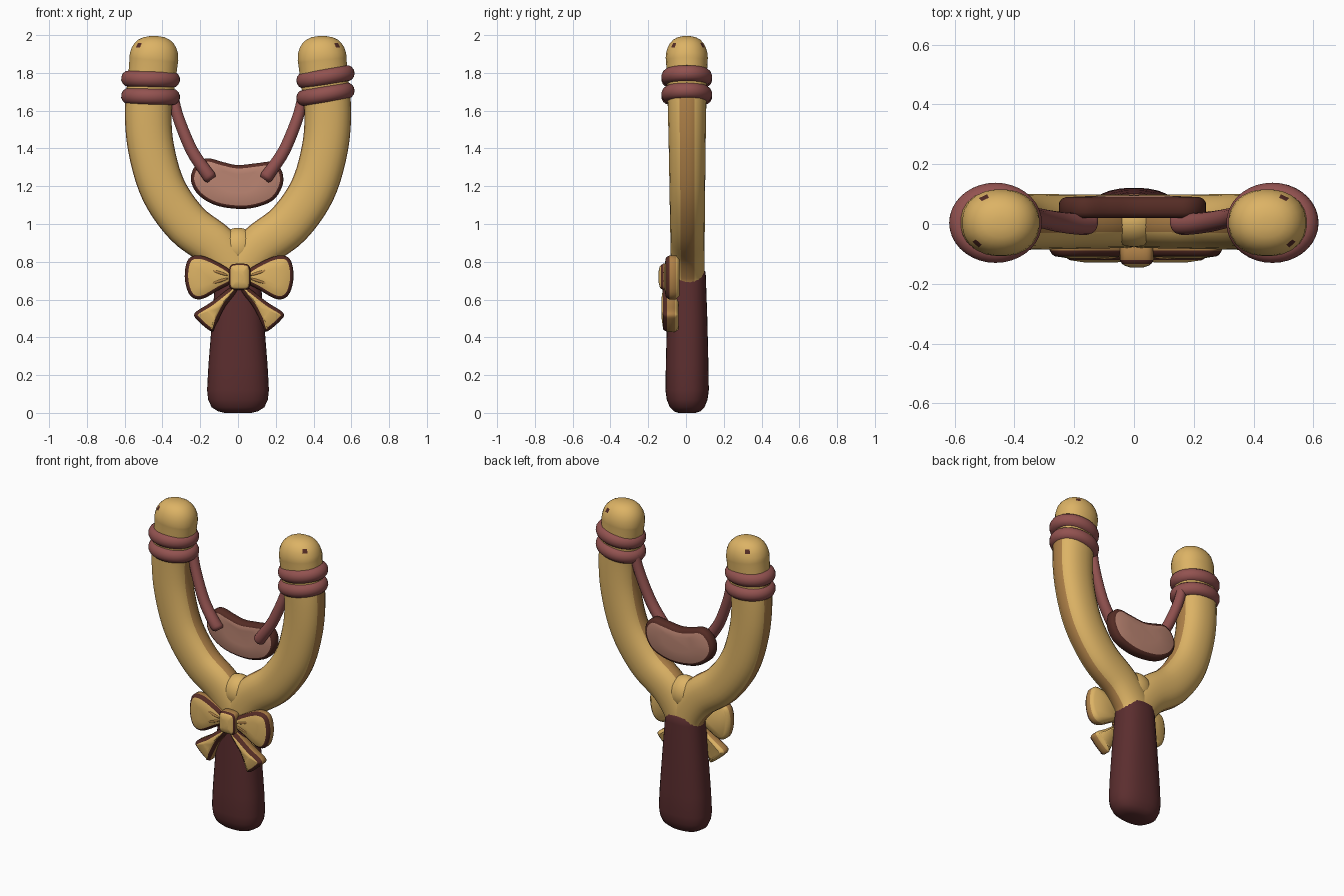
import bpy, bmesh, math
from mathutils import Vector, Matrix

cube = bpy.data.objects.get("Cube")
if cube:
    bpy.data.objects.remove(cube)


def material(name, rgb):
    m = bpy.data.materials.new(name)
    m.use_nodes = True
    m.diffuse_color = (*rgb, 1)
    m.node_tree.nodes["Principled BSDF"].inputs["Base Color"].default_value = (*rgb, 1)
    return m


YELLOW, TAN, DARK, MAROON, RED, PINK = range(6)
MATS = [
    material("yellow wood", (0.72, 0.45, 0.13)),
    material("tan worn wood", (0.43, 0.22, 0.065)),
    material("dark brown edge", (0.09, 0.025, 0.018)),
    material("maroon grip", (0.105, 0.027, 0.028)),
    material("red rubber", (0.29, 0.085, 0.08)),
    material("pink leather", (0.50, 0.235, 0.17)),
]


def finish(name, bm, angle=50):
    bmesh.ops.recalc_face_normals(bm, faces=bm.faces)
    me = bpy.data.meshes.new(name)
    bm.to_mesh(me)
    bm.free()
    for m in MATS:
        me.materials.append(m)
    ob = bpy.data.objects.new(name, me)
    bpy.context.collection.objects.link(ob)
    bpy.ops.object.select_all(action="DESELECT")
    ob.select_set(True)
    bpy.context.view_layer.objects.active = ob
    bpy.ops.object.shade_smooth_by_angle(angle=math.radians(angle))
    return ob


def loft(name, rings, pick, caps=(YELLOW, YELLOW), closed=False):
    """Bridge rings of points; pick(i, j) gives the colour of each face."""
    bm = bmesh.new()
    vs = [[bm.verts.new(p) for p in r] for r in rings]
    n, count = len(rings[0]), len(rings)
    for i in range(count if closed else count - 1):
        a, b = vs[i], vs[(i + 1) % count]
        for j in range(n):
            k = (j + 1) % n
            bm.faces.new((a[j], a[k], b[k], b[j])).material_index = pick(i, j)
    if not closed:
        for ring, c in zip((vs[0], vs[-1]), caps):
            bm.faces.new(ring).material_index = c
    return finish(name, bm)


def spline(pts, steps, closed=False):
    """Smooth curve through the points."""
    n, out = len(pts), []
    get = lambda i: Vector(pts[i % n] if closed else pts[max(0, min(n - 1, i))])
    for i in range(n if closed else n - 1):
        a, b, c, d = (get(i + k) for k in (-1, 0, 1, 2))
        for s in range(steps):
            t = s / steps
            out.append(0.5 * (2 * b + (c - a) * t + (2 * a - 5 * b + 4 * c - d) * t * t
                              + (3 * b - a - 3 * c + d) * t ** 3))
    return out if closed else out + [get(n - 1)]


def oval(center, u, v, n=24, power=2.0):
    ring = []
    for j in range(n):
        a = math.tau * (j + 0.5) / n
        c, s = math.cos(a), math.sin(a)
        f = (abs(c) ** power + abs(s) ** power) ** (-1 / power)
        ring.append(Vector(center) + Vector(u) * c * f + Vector(v) * s * f)
    return ring


def slab(name, pts, layers, colours, caps, steps=5):
    """Rounded plate from an x-z outline; layers are (inset, y, scale)."""
    line = spline(pts, steps, True)
    n = len(line)
    mid = sum(line, Vector((0, 0))) / n
    area = sum(line[i - 1].x * line[i].y - line[i].x * line[i - 1].y for i in range(n))
    rings = []
    for inset, y, scale in layers:
        ring = []
        for i, p in enumerate(line):
            d = (line[(i + 1) % n] - line[i - 1]).normalized()
            q = p + Vector((-d.y, d.x)) * inset * (1 if area > 0 else -1)
            q = mid + (q - mid) * scale
            ring.append(Vector((q.x, y, q.y)))
        rings.append(ring)
    return loft(name, rings, lambda i, j: colours[i], caps)


def ball(name, loc, scale, colour, tilt=0):
    bm = bmesh.new()
    mat = Matrix.Translation(loc) @ Matrix.Rotation(tilt, 4, "Y") @ Matrix.Diagonal((*scale, 1))
    bmesh.ops.create_uvsphere(bm, u_segments=24, v_segments=14, radius=1, matrix=mat)
    for f in bm.faces:
        f.material_index = colour
    return finish(name, bm)


# Grip: tapered, rounded at the bottom
grip = [(0, .07, .045), (.008, .105, .07), (.03, .14, .092), (.07, .158, .108),
        (.12, .164, .115), (.25, .157, .113), (.5, .137, .107), (.7, .121, .1),
        (.745, .118, .098), (.755, .108, .09)]
loft("grip", [oval((0, .006, z), (hx, 0, 0), (0, hy, 0), 32, 2.4) for z, hx, hy in grip],
     lambda i, j: MAROON, (MAROON, MAROON))

# Fork arms: swept ovals with worn strips along the inner and outer sides
arm_path = [(0, .66), (.025, .76), (.115, .88), (.27, 1.0), (.395, 1.18),
            (.46, 1.4), (.475, 1.6), (.455, 1.78), (.445, 1.88)]
line = spline(arm_path, 5)
N = 24
for side, label in ((1, "left"), (-1, "right")):
    rings = []
    for i, p in enumerate(line):
        d = (line[min(i + 1, len(line) - 1)] - line[max(i - 1, 0)]).normalized()
        f = i / (len(line) - 1)
        w = .112 + .018 * math.sin(min(1, f * 2) * math.pi / 2) - .008 * math.sin(f * math.pi)
        depth = .089 + .023 * f ** 2
        rings.append(oval((p.x * side, .01 - .006 * f, p.y),
                          (d.y * w * side, 0, -d.x * w), (0, depth, 0), N, 2.25))
    body = len(rings)
    for k in range(1, 7):
        t = k / 6.4 * math.pi / 2
        s = math.cos(t) ** .75
        rings.append(oval((.445 * side, .004, 1.88 + .115 * math.sin(t)),
                          (.13 * s * side, 0, 0), (0, .112 * s, 0), N, 2.15))

    def wood(i, j):
        c = math.cos(math.tau * (j + .5 + .5) / N)
        if i >= body:
            return DARK if i == body + 1 and j in (3, 20) else YELLOW
        if i < body - 8 and abs(c) > .93:
            return TAN
        return YELLOW

    loft(label + "_fork_arm", rings, wood)

    # Rubber bands wound round the arm
    tilt = -.17 if side > 0 else .02
    rot = Matrix.Rotation(tilt, 3, "Y")
    for tag, z in (("lower", 1.675), ("upper", 1.767)):
        center = Vector((.463 * side, .004, z + (.012 if side > 0 else 0)))
        band = []
        for k in range(36):
            a = math.tau * k / 36
            out = Vector((math.cos(a), math.sin(a), 0))
            base = Vector((out.x * .116, out.y * .095, 0))
            band.append([center + rot @ (base + out * .04 * math.cos(b) + Vector((0, 0, .043 * math.sin(b))))
                         for b in (math.tau * (m + .5) / 14 for m in range(14))])
        loft(f"{label}_{tag}_band", band,
             lambda i, j: RED if math.cos(math.tau * (j + 1) / 14) > .2 else DARK, closed=True)

    # Cord from the bands to the pouch
    cord = spline([(.345, .03, 1.68), (.315, .02, 1.56), (.245, .006, 1.39),
                   (.165, .0, 1.27), (.14, .012, 1.235)], 5)
    rings = []
    for i, p in enumerate(cord):
        d = (cord[min(i + 1, len(cord) - 1)] - cord[max(i - 1, 0)]).normalized()
        f = i / (len(cord) - 1)
        r = (.029 + .008 * f) * (1 if f < .85 else .7 + .3 * (1 - f) / .15)
        u = Vector((d.z, 0, -d.x)).normalized() * r
        rings.append(oval((p.x * side, p.y, p.z), (u.x * side, 0, u.z), (0, r * 1.05, 0), 14))
    loft(label + "_cord", rings, lambda i, j: RED, (RED, RED))

    # Bow loop, its fold and its tail
    def plate(back, front):
        return [(.02, back, 1), (0, back - .018, 1), (0, front + .02, 1),
                (.008, front + .006, 1), (.018, front, 1), (.018, front - .008, .5)]

    trim = (YELLOW, TAN, DARK, DARK, YELLOW)
    loop = [(.03, .74), (.1, .79), (.2, .832), (.268, .815), (.288, .72),
            (.262, .625), (.2, .602), (.1, .655), (.03, .695)]
    slab(label + "_bow_loop", [(x * side + .006, z) for x, z in loop], plate(-.035, -.108), trim,
         (YELLOW, YELLOW))
    for k in (-1, 1):
        ball(f"{label}_bow_fold", (.105 * side + .006, -.109, .72 + .022 * k),
             (.05, .009, .008), TAN, -side * k * .3)
    tail = [(.015, .68), (.06, .655), (.15, .585), (.235, .528), (.215, .485), (.145, .43),
            (.125, .46), (.075, .56), (.015, .64)]
    slab(label + "_bow_tail", [(x * side + .006, z) for x, z in tail], plate(-.04, -.121), trim,
         (YELLOW, YELLOW))

# Rounded web where the arms meet
ball("fork_crotch", (0, .01, .875), (.105, .088, .105), YELLOW)

# Bow knot
knot = [(-.04, .66), (.01, .65), (.058, .66), (.066, .72), (.058, .78), (.01, .79),
        (-.04, .78), (-.048, .72)]
slab("bow_knot", knot, [(.01, -.06, 1), (0, -.075, 1), (0, -.12, 1), (.008, -.133, 1),
                        (.016, -.139, 1), (.016, -.145, .55)],
     (YELLOW, TAN, DARK, YELLOW, YELLOW), (YELLOW, YELLOW))

# Pouch: bean-shaped leather pad with a dark rim
bean = [(-.25, 1.235), (-.225, 1.31), (-.165, 1.348), (-.08, 1.328), (0, 1.312), (.1, 1.322),
        (.18, 1.328), (.23, 1.285), (.237, 1.21), (.19, 1.13), (.1, 1.09), (0, 1.08),
        (-.12, 1.1), (-.21, 1.155)]
slab("pouch", bean, [(.022, .095, .5), (.022, .09, 1), (.008, .084, 1), (0, .072, 1), (0, .038, 1),
                     (.008, .026, 1), (.018, .02, 1), (.018, .022, .5)],
     (PINK, DARK, DARK, DARK, DARK, DARK, PINK), (PINK, PINK))
